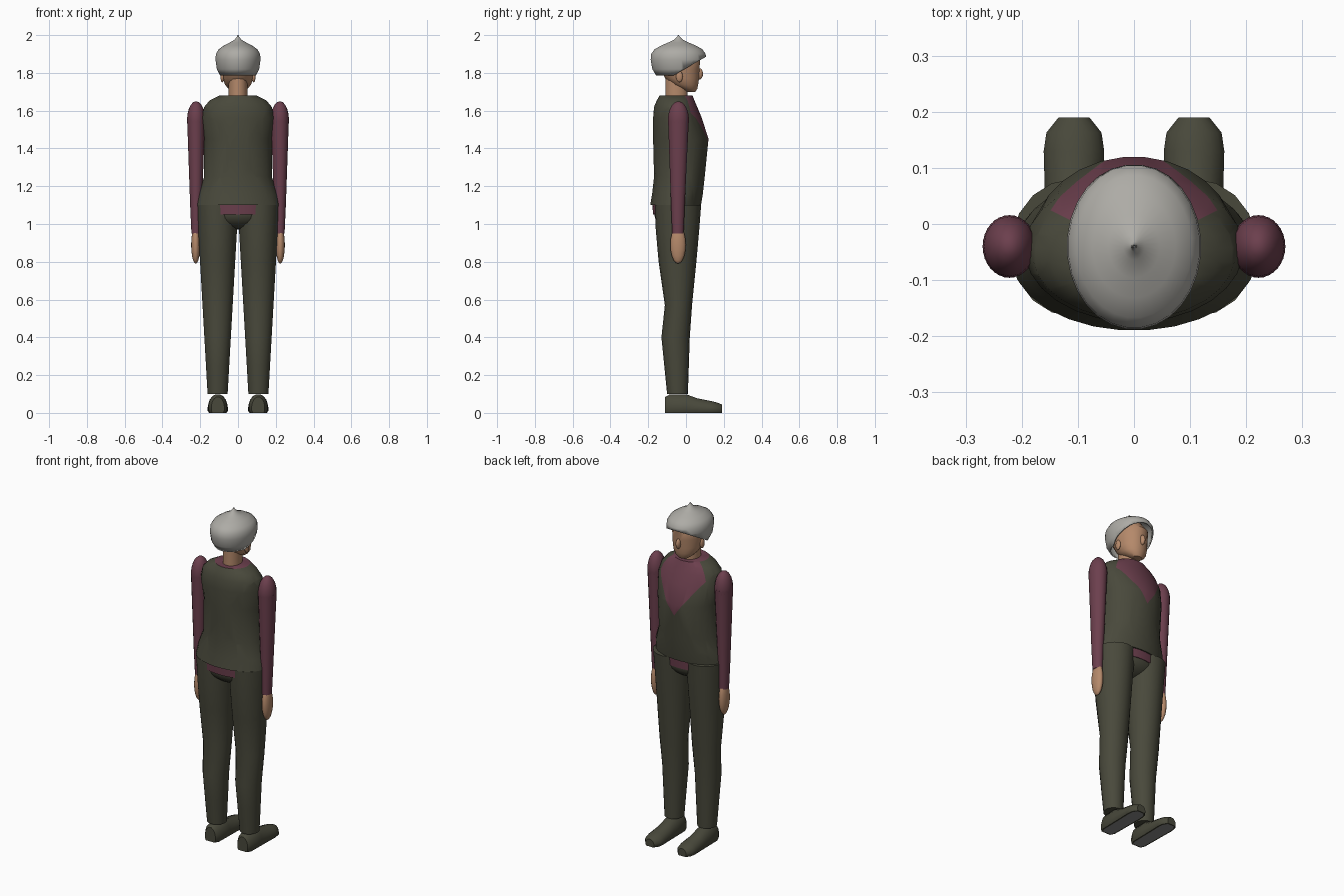
import bpy, bmesh, math
from mathutils import Matrix, Vector

cube = bpy.data.objects.get("Cube")
if cube:
    bpy.data.objects.remove(cube, do_unlink=True)


def material(name, red, green, blue):
    colour = (red, green, blue, 1)
    m = bpy.data.materials.new(name)
    m.use_nodes = True
    m.diffuse_color = colour
    m.node_tree.nodes["Principled BSDF"].inputs["Base Color"].default_value = colour
    return m


olive = material("dark olive cloth", .066, .066, .044)
maroon = material("maroon cloth", .15, .05, .075)
skin = material("skin", .46, .25, .145)
grey = material("grey hair", .42, .41, .38)
sole = material("sole grey", .25, .25, .25)
parts = []


def loft(rings, sides=16, centre_x=0, along_y=False, closed=True):
    """Join elliptical rings, each given as (position, half width, low depth, high depth)."""
    bm = bmesh.new()
    loops = []
    for position, half_width, low, high in rings:
        loop = []
        for i in range(sides):
            angle = math.tau * (i + .5) / sides
            x = centre_x + half_width * math.cos(angle)
            depth = (low + high) / 2 + (high - low) / 2 * math.sin(angle)
            place = (x, position, max(depth, 0)) if along_y else (x, depth, position)
            loop.append(bm.verts.new(place))
        loops.append(loop)
    for lower, upper in zip(loops, loops[1:]):
        for i in range(sides):
            bm.faces.new((lower[i - 1], lower[i], upper[i], upper[i - 1]))
    if closed:
        bm.faces.new(loops[0])
        bm.faces.new(loops[-1])
    bmesh.ops.recalc_face_normals(bm, faces=bm.faces)
    return bm


def ball(centre, radii):
    """Ellipsoid with its poles up and down."""
    bm = bmesh.new()
    matrix = Matrix.Translation(centre) @ Matrix.Diagonal((*radii, 1))
    bmesh.ops.create_uvsphere(bm, u_segments=16, v_segments=10, radius=1, matrix=matrix)
    return bm


def cut(bm, point, normal, clear=False):
    everything = bm.verts[:] + bm.edges[:] + bm.faces[:]
    bmesh.ops.bisect_plane(bm, geom=everything, plane_co=point, plane_no=normal, clear_outer=clear)


def finish(name, bm, *materials):
    mesh = bpy.data.meshes.new(name)
    bm.to_mesh(mesh)
    bm.free()
    for m in materials:
        mesh.materials.append(m)
    ob = bpy.data.objects.new(name, mesh)
    bpy.context.collection.objects.link(ob)
    parts.append(ob)
    return ob


# Vest, with the V neck and shoulder straps cut into its surface
vest = loft([(1.1, .22, -.19, .08), (1.16, .21, -.18, .09), (1.25, .18, -.17, .1),
             (1.45, .18, -.175, .12), (1.56, .195, -.175, .085), (1.62, .18, -.17, .06),
             (1.655, .15, -.155, .045), (1.68, .1, -.14, .035)], sides=28)
v_tip, v_slope = 1.38, 1.4
strap_y, strap_slope = -.05, .5
for side in (1, -1):
    cut(vest, (0, 0, v_tip), (side * v_slope, 0, -1))
    cut(vest, (0, strap_y, 0), (-side * strap_slope, 1, 0))
vest.normal_update()
for face in vest.faces:
    middle = face.calc_center_median()
    inside_v = middle.z > v_tip + v_slope * abs(middle.x)
    before_strap = middle.y > strap_y + strap_slope * abs(middle.x)
    collar = face.normal.z > .95
    face.material_index = int(collar or (inside_v and before_strap))
finish("vest", vest, olive, maroon)

# Shirt hem and trouser seat
hem = loft([(1.05, .195, -.175, .07), (1.12, .2, -.18, .075)], sides=28)
finish("shirt_hem", hem, maroon)
finish("trouser_seat", ball((0, -.05, 1.06), (.18, .12, .09)), olive)

# Neck, head and nose
finish("neck", loft([(z, .05, -.11, .01) for z in (1.6, 1.77)]), skin)
head = loft([(1.7, .03, 0, .05), (1.715, .05, -.03, .06), (1.737, .07, -.075, .065),
             (1.77, .08, -.11, .07), (1.82, .086, -.14, .072), (1.87, .09, -.15, .077),
             (1.93, .06, -.1, .03)], sides=20)
finish("head", head, skin)
finish("nose", ball((0, .07, 1.795), (.014, .02, .03)), skin)

# Hair cap with a small peak, trimmed along a line rising to the brow
hair_shape = [(1.785, .8), (1.82, .94), (1.87, 1), (1.9, .98), (1.925, .86), (1.945, .62),
              (1.96, .38), (1.975, .16), (1.99, .06), (2, .01)]
hair_middle = -.04
hair = loft([(z, .12 * size, hair_middle - .148 * size, hair_middle + .148 * size)
             for z, size in hair_shape], sides=28, closed=False)
cut(hair, (0, -.06, 1.79), Vector((0, .5, -.87)), clear=True)
shell = finish("hair", hair, grey).modifiers.new("thickness", "SOLIDIFY")
shell.thickness = .008

# Limbs, ears and shoes on both sides
for side, label in ((1, "left"), (-1, "right")):
    finish(label + "_ear", ball((side * .083, -.035, 1.78), (.01, .018, .03)), skin)

    # Sleeve tapering to the cuff, with a rounded shoulder
    sleeve = loft([(.95, .025, -.074, -.012), (1.1, .032, -.08, -.006),
                   (1.55, .048, -.096, .016)], centre_x=side * .222)
    finish(label + "_sleeve", sleeve, maroon)
    finish(label + "_shoulder", ball((side * .222, -.04, 1.55), (.048, .056, .1)), maroon)
    finish(label + "_hand", ball((side * .224, -.042, .89), (.024, .041, .1)), skin)

    # Trouser leg widening evenly from ankle to hip
    leg_depths = [(.1, -.1, .01), (.25, -.115, .015), (.4, -.13, .02), (.57, -.112, .032),
                  (.8, -.145, .055), (.97, -.16, .07), (1.1, -.165, .08)]
    leg = loft([(z, .048 + .058 * z, back, front) for z, back, front in leg_depths],
               sides=18, centre_x=side * .108)
    finish(label + "_trouser_leg", leg, olive)

    # Shoe, flat underneath with an inset sole
    shoe_shape = [(-.11, .035, .085), (-.085, .05, .1), (0, .052, .1), (.06, .053, .078),
                  (.13, .055, .064), (.163, .05, .056), (.19, .028, .045)]
    shoe = loft([(y, half_width, -.4 * height, height) for y, half_width, height in shoe_shape],
                centre_x=side * .107, along_y=True)
    under = [f for f in shoe.faces if all(v.co.z == 0 for v in f.verts)]
    bmesh.ops.inset_region(shoe, faces=under, thickness=.008)
    for face in under:
        face.material_index = 1
    finish(label + "_shoe", shoe, olive, sole)

# Smooth shading with sharp edges kept
bpy.ops.object.select_all(action="DESELECT")
for ob in parts:
    ob.select_set(True)
bpy.context.view_layer.objects.active = parts[0]
bpy.ops.object.shade_smooth_by_angle(angle=math.radians(40))
